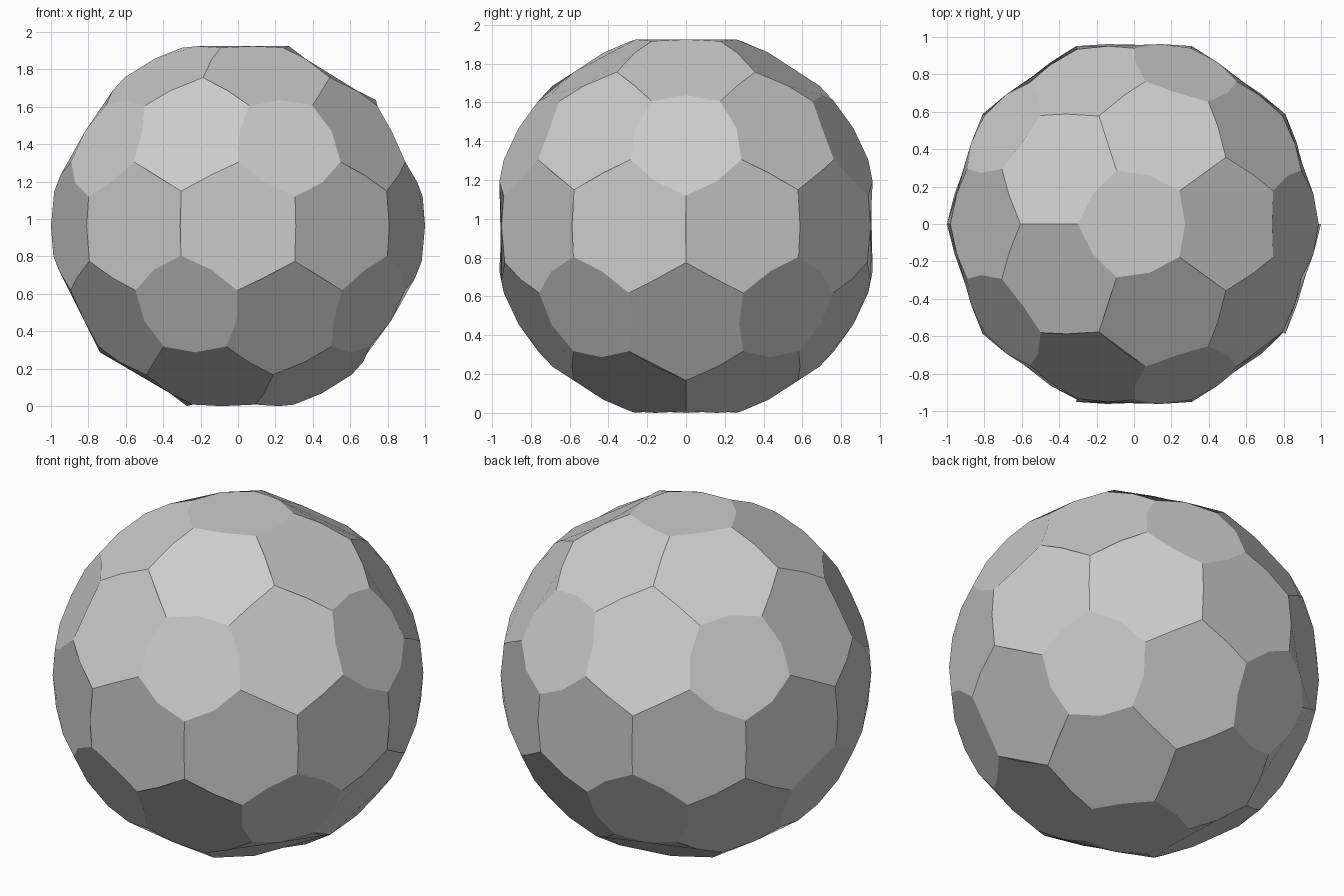
import bpy, bmesh, math

if "Cube" in bpy.data.objects:
    bpy.data.objects.remove(bpy.data.objects["Cube"])

# Source sphere: 12 five-way corners and 30 six-way corners
src = bmesh.new()
bmesh.ops.create_icosphere(src, subdivisions=2, radius=1.0)

# Panel corners (face centres) and bowed panel edges (edge middles), all on the sphere
out = bmesh.new()
corner = {f: out.verts.new(f.calc_center_median().normalized()) for f in src.faces}
middle = {e: out.verts.new((e.verts[0].co + e.verts[1].co).normalized()) for e in src.edges}


def around(points, axis):
    """Sort points counter-clockwise about an outward axis."""
    u = axis.orthogonal().normalized()
    w = axis.cross(u)
    return sorted(points, key=lambda p: math.atan2(p.co.dot(w), p.co.dot(u)))


# One flat panel around every source corner: 12 pentagons and 30 hexagons
for v in src.verts:
    ring = [corner[f] for f in v.link_faces] + [middle[e] for e in v.link_edges]
    out.faces.new(around(ring, v.co.normalized()))
src.free()

# Stand the ball on the ground
low = min(v.co.z for v in out.verts)
for v in out.verts:
    v.co.z -= low

mesh = bpy.data.meshes.new("panelled_ball")
out.to_mesh(mesh)
out.free()
ball = bpy.data.objects.new("panelled_ball", mesh)
bpy.context.collection.objects.link(ball)
